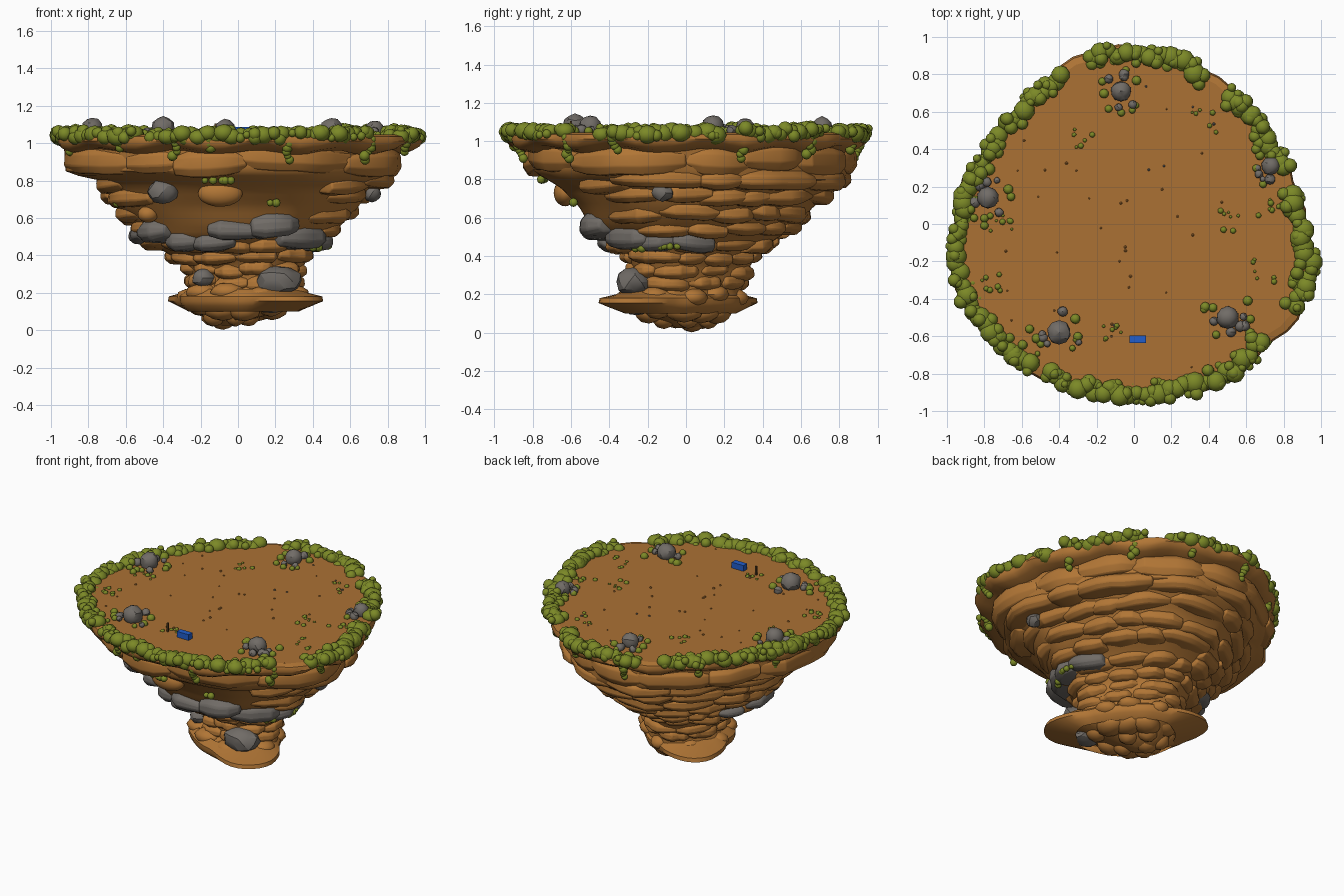
import bpy, bmesh, math, random
from mathutils import Vector, Matrix

random.seed(4)
rnd = random.uniform
if "Cube" in bpy.data.objects:
    bpy.data.objects.remove(bpy.data.objects["Cube"])


def material(name, *rgb):
    m = bpy.data.materials.new(name)
    m.use_nodes = True
    m.diffuse_color = (*rgb, 1)
    m.node_tree.nodes["Principled BSDF"].inputs["Base Color"].default_value = (*rgb, 1)
    return m


CLIFF = material("cliff brown", .44, .18, .036)
SOIL = material("soil brown", .41, .165, .034)
LEAF = material("leaf green", .2, .25, .02)
STONE = material("stone grey", .165, .15, .135)
BLUE = material("box blue", .015, .11, .6)
WOOD = material("dark wood", .10, .05, .015)

# Plateau radius every 15 degrees, in hundredths
OUTLINE = [94, 91, 89, 90, 92, 96, 97, 98, 93, 91, 90, 96,
           98, 103, 103, 100, 98, 97, 96, 97, 100, 99, 103, 103]
# Cliff extents by height: z, x min, x max, y min, y max, in hundredths
PROFILE = [(0, -10, -6, 0, 5), (5, -16, 5, -11, 14), (11, -24, 24, -24, 22),
           (17, -30, 34, -35, 29), (21, -29, 33, -30, 30), (26, -28, 33, -28, 33),
           (34, -31, 35, -30, 35), (42, -42, 40, -36, 40), (50, -53, 48, -48, 52),
           (56, -57, 57, -54, 62), (66, -67, 66, -60, 70), (76, -72, 72, -70, 84),
           (80, -75, 82, -77, 87), (84, -93, 85, -84, 88), (100, -94, 87, -86, 89)]


def radius(deg):
    t = deg / 15
    i = math.floor(t)
    a, b = OUTLINE[i % 24], OUTLINE[(i + 1) % 24]
    return (a + (b - a) * (t - i)) / 100


def edge(deg, scale, z):
    a, r = math.radians(deg), radius(deg) * scale
    return Vector((r * math.cos(a), r * math.sin(a), z))


def diagonal(deg):
    """1 toward the back right and front left corners, -1 across them."""
    return math.cos(math.radians(2 * (deg - 135)))


def cliff(deg, z, out=0, at=None):
    """Point on the cliff at a height, moved outward and optionally to another z."""
    h = min(max(z * 100, 0), 99.9)
    lo, hi = next((p, q) for p, q in zip(PROFILE, PROFILE[1:]) if p[0] <= h < q[0])
    f = (h - lo[0]) / (hi[0] - lo[0])
    x0, x1, y0, y1 = [(a + (b - a) * f) / 100 for a, b in zip(lo[1:], hi[1:])]
    # The neck is oval along one diagonal
    oval = 1 + .12 * diagonal(deg) * min(1, max(0, (.5 - z) / .15))
    d = edge(deg, oval / .975, 0)
    u = edge(deg, 1, 0).normalized()
    return Vector(((x0 + x1) / 2 + d.x * (x1 - x0) / 2 + u.x * out,
                   (y0 + y1) / 2 + d.y * (y1 - y0) / 2 + u.y * out, z if at is None else at))


def finish(bm, name, mat, angle=35, bevel=0):
    me = bpy.data.meshes.new(name)
    bm.to_mesh(me)
    bm.free()
    me.materials.append(mat)
    me.shade_smooth()
    me.set_sharp_from_angle(angle=math.radians(angle))
    ob = bpy.data.objects.new(name, me)
    bpy.context.collection.objects.link(ob)
    if bevel:
        mod = ob.modifiers.new("soft edges", "BEVEL")
        mod.width, mod.segments, mod.angle_limit = bevel, 2, math.radians(30)


def skin(bm, rows, closed=True):
    """Bridge rows of points, listed from bottom to top."""
    vs = [[bm.verts.new(p) for p in row] for row in rows]
    n = len(vs[0])
    for a, b in zip(vs, vs[1:]):
        for i in range(n if closed else n - 1):
            j = (i + 1) % n
            bm.faces.new((a[i], a[j], b[j], b[i]))
    return vs


def slab(bm, a0, a1, z0, z1, out=0):
    """Bulging, uneven rock slab whose open back is buried in the cliff."""
    h, zm, span = z1 - z0, (z0 + z1) / 2, a1 - a0
    n = max(3, round(span / 8))
    cols = [(a0, -.1, .6)]
    for i in range(n + 1):
        t = i / n
        bulge = math.sin(math.pi * t) ** .6
        cols.append((a0 + span * (.06 + .88 * t), .03 * bulge - .028 + rnd(-.012, .012),
                     .72 + .28 * bulge + rnd(-.08, .08)))
    cols.append((a1, -.1, .6))
    tilt = rnd(-.025, .025)
    prof = [(0, -.14), (.03, -.03), (.3, 0), (.7, -.004), (1, -.04), (1.02, -.14)]
    skin(bm, [[cliff(a, zm, out + d + o,
                     zm + h * (t - .5) * s + tilt * ((a - a0) / span - .5)) for a, d, s in cols]
              for t, o in prof], False)


def blob(bm, loc, size, rough=0, sub=2):
    size = size if isinstance(size, tuple) else (size,) * 3
    mat = Matrix.Translation(loc) @ Matrix.Diagonal((*size, 1))
    for v in bmesh.ops.create_icosphere(bm, subdivisions=sub, radius=1, matrix=mat)["verts"]:
        v.co += (v.co - Vector(loc)) * rnd(-rough, rough)


# Cliff core
bm = bmesh.new()
ring = range(0, 360, 5)
rows = [[cliff(a, k / 40, -.03 if k > 8 else -.01) for a in ring] for k in range(1, 40)]
sides = skin(bm, rows)
bm.faces.new(sides[-1])
bm.faces.new(sides[0][::-1])
finish(bm, "cliff_core", CLIFF, 50)

# Overhanging top tier and stacked courses; the front hollow stays open
bm = bmesh.new()
COURSES = [(.83, .99, 32), (.74, .85, 30), (.66, .77, 28), (.57, .68, 28),
           (.5, .6, 30), (.42, .52, 32), (.35, .44, 38), (.28, .37, 44), (.21, .3, 46)]
for k, (z0, z1, step) in enumerate(COURSES):
    a = k * 17
    end = a + 360
    while a < end - 8:
        b = min(a + step * rnd(.55, 1.4), end)
        hollow = .43 < z0 < .8 and 212 < ((a + b) / 2) % 360 < 312
        if not hollow:
            shift = rnd(-.015, .015)
            slab(bm, a - 4, b + 4, z0 + shift, z1 + shift, rnd(-.012, .018))
        a = b
finish(bm, "cliff_slabs", CLIFF, 40, .012)

# Soil plateau with rounded rim
bm = bmesh.new()
lip = [(.86, .95), (.93, .965), (.965, .985), (.98, 1.01), (.97, 1.035), (.93, 1.045)]
skin(bm, [[edge(a, s + .012 * math.sin(a * .35), z + .012 * math.sin(a * .21) * (z < 1))
           for a in ring] for s, z in lip])
finish(bm, "plateau_rim", CLIFF, 50)
bm = bmesh.new()
bm.faces.new([bm.verts.new(edge(a, .932 + .012 * math.sin(a * .35), 1.046)) for a in ring])
finish(bm, "plateau_soil", SOIL)

# Pointed ledge and bulbous tip at the foot
bm = bmesh.new()
foot = [(.1, -.04, 0), (.13, 0, .5), (.155, .01, 1), (.18, .01, .95), (.2, -.01, .3), (.22, -.04, 0)]
skin(bm, [[cliff(a, .17, o + .16 * tip * max(0, diagonal(a)) ** 2, z) for a in ring]
          for z, o, tip in foot])
finish(bm, "foot_ledge", CLIFF, 35)
bm = bmesh.new()
for i in range(9):
    blob(bm, cliff(i * 40, .11, -.05, rnd(.1, .14)), (rnd(.07, .11), rnd(.07, .11), .06), .05)
    blob(bm, cliff(i * 40 + 12, .19, -.05, rnd(.17, .21)), (rnd(.07, .1), .08, .05), .05)
for i in range(5):
    blob(bm, cliff(i * 72, .06, -.02, .085), .065, .04)
blob(bm, (-.08, .03, .064), (.075, .075, .062), .02)
finish(bm, "foot_lumps", CLIFF, 45)

# Rounded bosses in the front hollow
bm = bmesh.new()
blob(bm, cliff(262, .73, -.025), (.12, .06, .07), 0, 3)
blob(bm, cliff(220, .62, -.025), (.055, .055, .045), 0, 3)
finish(bm, "hollow_bosses", CLIFF, 60)

# Grey rock bands
bm = bmesh.new()
for band in [(202, 228, .47, .59), (220, 246, .42, .54), (240, 272, .415, .53),
             (252, 284, .48, .59), (276, 306, .49, .63), (298, 337, .43, .57),
             (326, 352, .42, .53), (346, 380, .42, .53), (150, 178, .43, .51),
             (174, 206, .46, .56)]:
    slab(bm, *band, .04)
finish(bm, "grey_bands", STONE, 30, .015)

# Grey boulders in the cliff
bm = bmesh.new()
for a, z, s in [(303, .265, (.125, .1, .08)), (222, .28, (.06, .06, .05)),
                (236, .74, (.085, .06, .065)), (346, .73, (.05, .06, .045)),
                (305, .13, (.09, .07, .04))]:
    blob(bm, cliff(a, z, 0), s, .07)
finish(bm, "cliff_boulders", STONE, 25)

# Boulder groups on the plateau, with pebbles and tufts
rocks, leaves, crumbs = bmesh.new(), bmesh.new(), bmesh.new()
TOP = 1.046
for x, y, r in [(-.07, .71, .055), (.73, .31, .05), (.5, -.5, .06),
                (-.4, -.58, .065), (-.78, .14, .06)]:
    blob(rocks, (x, y, TOP + r * .5), r, .05)
    for i in range(5):
        t, d = rnd(0, 6.3), r * rnd(1.2, 1.8)
        blob(rocks, (x + d * math.cos(t), y + d * math.sin(t), TOP + .012), rnd(.015, .03), .06)
    for i in range(8):
        t, d = rnd(0, 6.3), r * rnd(1.5, 2.5)
        blob(leaves, (x + d * math.cos(t), y + d * math.sin(t), TOP + .006), rnd(.015, .027))
for x, y in [(.53, .02), (.72, .1), (.7, -.25), (-.75, -.3), (-.12, -.57), (-.28, .45),
             (.37, .55), (-.7, 0)]:
    for i in range(7):
        blob(leaves, (x + rnd(-.07, .07), y + rnd(-.06, .06), TOP), rnd(.008, .02), 0, 1)
for i in range(36):
    p = edge(rnd(0, 360), rnd(.1, .85), TOP)
    blob(rocks if i % 6 == 0 else crumbs, p, rnd(.005, .01), 0, 1)
finish(rocks, "plateau_rocks", STONE, 28)
finish(crumbs, "soil_crumbs", CLIFF)
finish(leaves, "plateau_tufts", LEAF, 60)

# Leafy hedge along the rim, with gaps
bm = bmesh.new()
GAPS = [(12, 19), (54, 64), (104, 114), (143, 146), (234, 239), (319, 333)]
a = 0
while a < 360:
    if not any(lo < a < hi for lo, hi in GAPS):
        r = rnd(.035, .06)
        blob(bm, edge(a, .95 + rnd(-.03, .015), rnd(1.03, 1.055)), (r, r, r * .85))
        for i in range(2):
            r = rnd(.02, .04)
            blob(bm, edge(a + rnd(-1, 2), rnd(.88, .99), rnd(1.02, 1.07)), r)
    a += rnd(1.8, 3.2)

# Hanging vines and cliff tufts
for a, n in [(248, 5), (260, 3), (287, 6), (318, 6), (338, 4), (20, 6), (50, 5),
             (75, 4), (100, 6), (130, 4), (165, 6), (200, 4), (228, 3)]:
    for i in range(n):
        blob(bm, edge(a + rnd(-1.2, 1.2), .955 - .008 * i, 1.02 - .022 * i), rnd(.018, .03))
for a, z in [(262, .8), (257, .8), (287, .68), (327, .44), (345, .45), (350, .45), (205, .68)]:
    for i in range(3):
        blob(bm, cliff(a + rnd(-3, 3), z, 0 if z > .5 else .04), rnd(.015, .025))
finish(bm, "rim_hedge", LEAF, 60)


# Small blue box and post
def block(name, loc, size, mat):
    bm = bmesh.new()
    bmesh.ops.create_cube(bm, size=1, matrix=Matrix.Translation(loc) @ Matrix.Diagonal((*size, 1)))
    finish(bm, name, mat)


block("blue_box", (.02, -.615, TOP + .02), (.09, .04, .04), BLUE)
block("post", (-.12, -.6, TOP + .03), (.012, .012, .06), WOOD)
